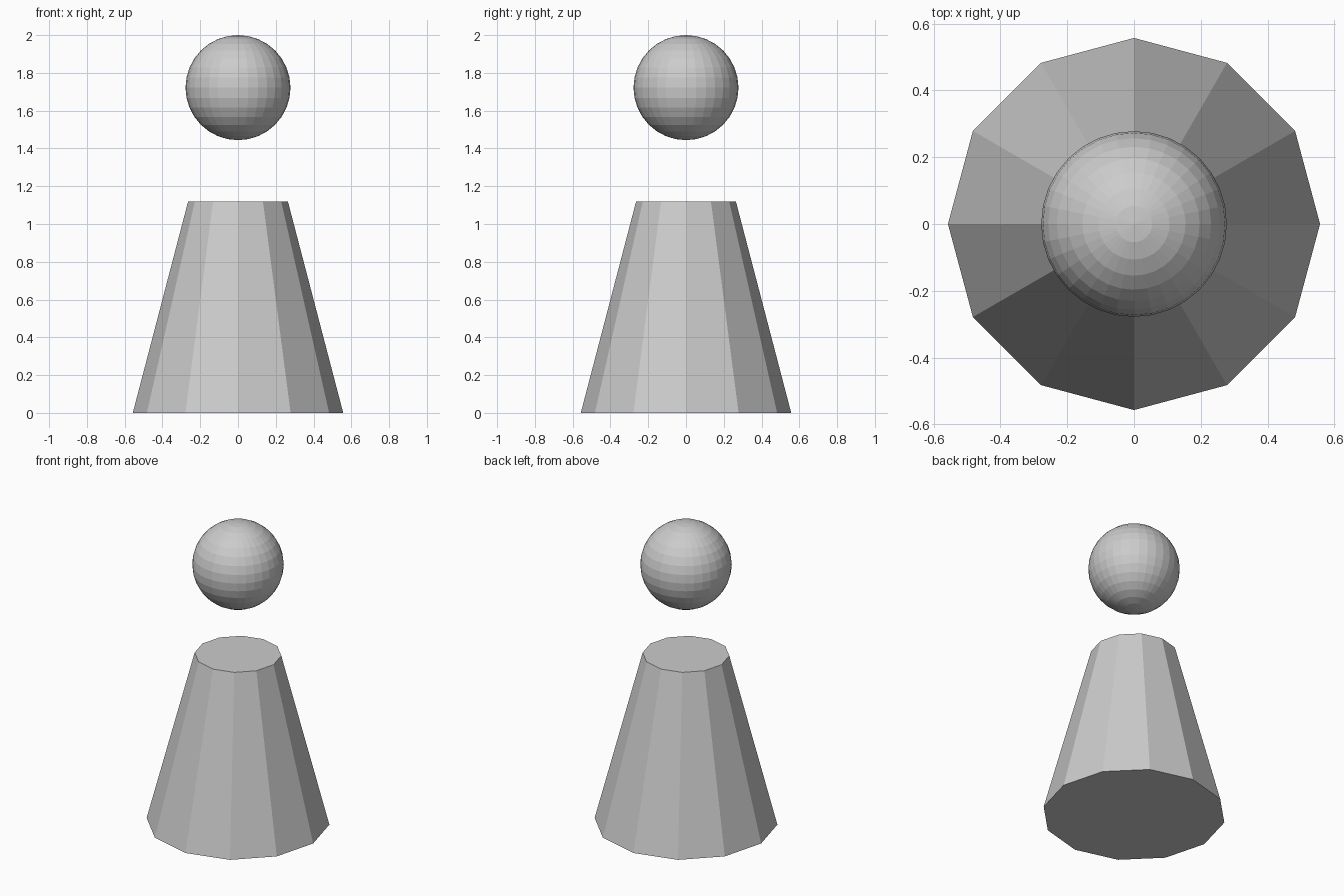
import bpy

if "Cube" in bpy.data.objects:
    bpy.data.objects.remove(bpy.data.objects["Cube"])

# Tapered twelve-sided body, corners on the x and y axes
body_height = 1.12
bpy.ops.mesh.primitive_cone_add(vertices=12, radius1=0.557, radius2=0.264,
                                depth=body_height, location=(0, 0, body_height / 2))
bpy.context.object.name = "body"

# Floating flat-shaded ball head
head_radius = 0.278
bpy.ops.mesh.primitive_uv_sphere_add(segments=32, ring_count=16, radius=head_radius,
                                     location=(0, 0, 2 - head_radius))
bpy.context.object.name = "head"
